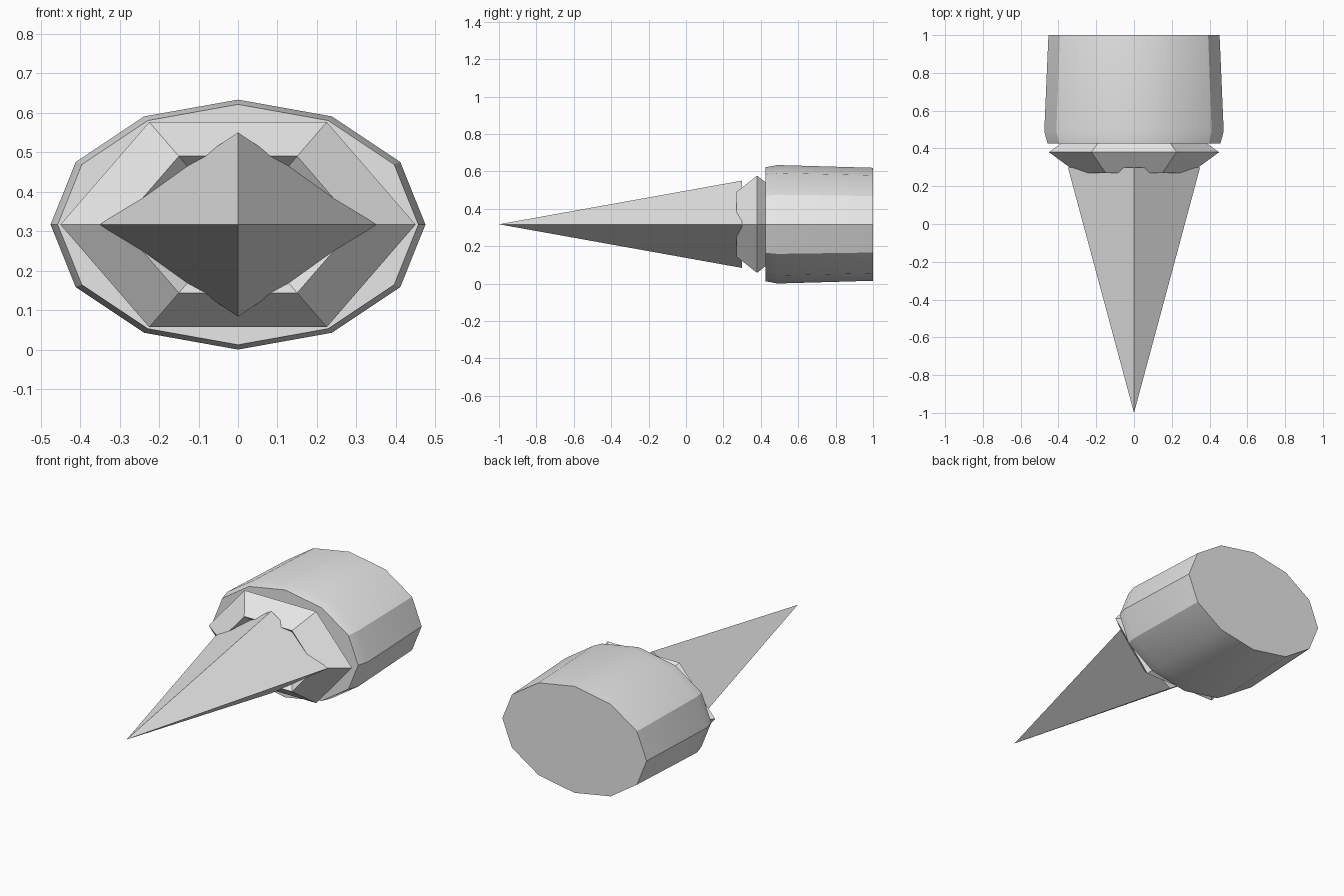
import bpy, bmesh, math

if "Cube" in bpy.data.objects:
    bpy.data.objects.remove(bpy.data.objects["Cube"])

Z_SQUASH = 2 / 3      # every cross-section is a flattened polygon
CENTRE_Z = 0.317

grey = bpy.data.materials.new("light grey")
grey.diffuse_color = (0.8, 0.8, 0.8, 1)
grey.use_nodes = True
grey.node_tree.nodes["Principled BSDF"].inputs["Base Color"].default_value = grey.diffuse_color


def lathe(name, profile, sides, ring=False):
    """Sweep (radius, y) points around the y axis; cap the ends unless it is a closed ring."""
    bm = bmesh.new()
    rows = []
    for r, y in profile:
        row = []
        for i in range(sides):
            a = 2 * math.pi * i / sides
            row.append(bm.verts.new((r * math.cos(a), y, CENTRE_Z + r * math.sin(a) * Z_SQUASH)))
        rows.append(row)
    pairs = list(zip(rows, rows[1:]))
    if ring:
        pairs.append((rows[-1], rows[0]))
    for p, q in pairs:
        for i in range(sides):
            j = (i + 1) % sides
            bm.faces.new((p[i], p[j], q[j], q[i]))
    if not ring:
        for row, (r, _) in ((rows[0], profile[0]), (rows[-1], profile[-1])):
            if r > 0:
                bm.faces.new(row)
    bmesh.ops.remove_doubles(bm, verts=bm.verts, dist=0.0001)
    bmesh.ops.recalc_face_normals(bm, faces=bm.faces)
    for f in bm.faces:
        f.smooth = True
    for e in bm.edges:
        e.smooth = e.calc_face_angle(math.pi) < math.radians(30)
    mesh = bpy.data.meshes.new(name)
    bm.to_mesh(mesh)
    bm.free()
    mesh.materials.append(grey)
    obj = bpy.data.objects.new(name, mesh)
    bpy.context.collection.objects.link(obj)
    return obj


# four-sided spike pointing forward
lathe("spike", [(0, -1.0), (0.35, 0.30)], 4)
# six-sided ring with a diamond section, sunk into the barrel
lathe("collar", [(0.45, 0.38), (0.30, 0.27), (0.15, 0.38), (0.30, 0.49)], 6, ring=True)
# twelve-sided barrel, slightly bulged near the front
lathe("barrel", [(0.457, 0.425), (0.475, 0.49), (0.453, 1.0)], 12)
